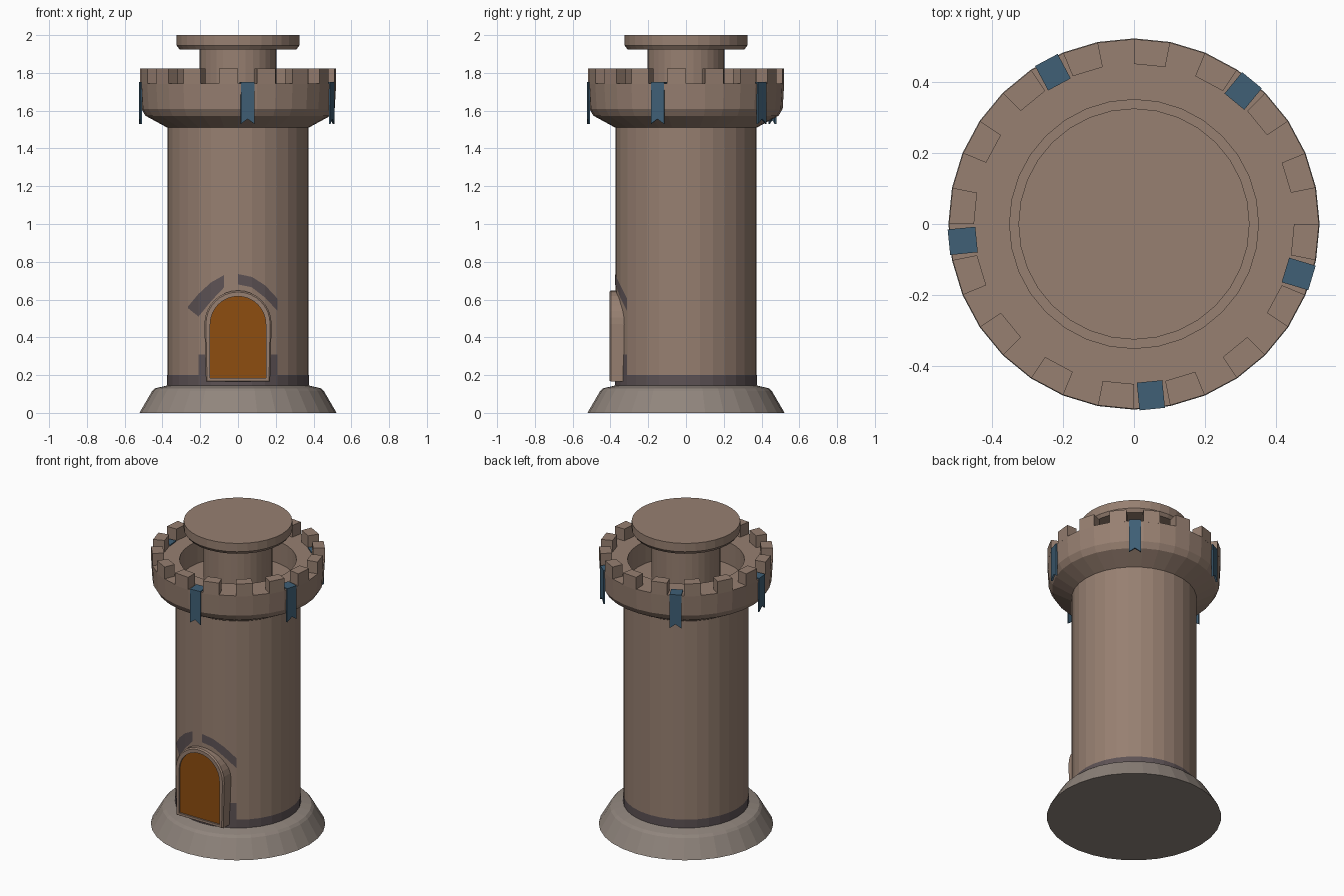
import bpy
import bmesh
from math import sin, cos, pi, radians, sqrt

if "Cube" in bpy.data.objects:
    bpy.data.objects.remove(bpy.data.objects["Cube"])

N = 32            # sides of the tower
R = 0.374         # shaft radius
STEP = 2 * pi / N


def material(name, rgb):
    m = bpy.data.materials.new(name)
    m.diffuse_color = (*rgb, 1)
    m.use_nodes = True
    m.node_tree.nodes["Principled BSDF"].inputs["Base Color"].default_value = m.diffuse_color
    return m


STONE = material("stone", (0.31, 0.215, 0.165))
GREY = material("plinth_stone", (0.28, 0.235, 0.205))
DARK = material("dark_stone", (0.11, 0.085, 0.09))
WOOD = material("wood", (0.27, 0.075, 0.005))
CLOTH = material("cloth", (0.05, 0.115, 0.18))


def make(name, verts, faces, mat, fix=True):
    me = bpy.data.meshes.new(name)
    me.from_pydata(verts, [], faces)
    if fix:
        bm = bmesh.new()
        bm.from_mesh(me)
        bmesh.ops.recalc_face_normals(bm, faces=bm.faces)
        bm.to_mesh(me)
        bm.free()
    me.materials.append(mat)
    ob = bpy.data.objects.new(name, me)
    bpy.context.collection.objects.link(ob)
    return ob


def lathe(name, profile, mat):
    """Revolve (r, z) points; both ends are capped flat."""
    v = [(r * cos(i * STEP), r * sin(i * STEP), z) for r, z in profile for i in range(N)]
    f = [(j * N + i, j * N + (i + 1) % N, (j + 1) * N + (i + 1) % N, (j + 1) * N + i)
         for j in range(len(profile) - 1) for i in range(N)]
    last = (len(profile) - 1) * N
    f += [tuple(range(N))[::-1], tuple(range(last, last + N))]
    return make(name, v, f, mat)


def prism(name, front, back, mat):
    """Closed solid between two matching outlines."""
    n = len(front)
    f = [tuple(range(n)), tuple(range(n, 2 * n))[::-1]]
    f += [(i, (i + 1) % n, n + (i + 1) % n, n + i) for i in range(n)]
    return make(name, front + back, f, mat)


def polar(a, r, t, z):
    """Point at distance r along direction a, shifted t sideways."""
    return (r * cos(a) - t * sin(a), r * sin(a) + t * cos(a), z)


# Plinth, shaft, parapet with sunken walk, and turret with cap
lathe("plinth", [(0.522, 0), (0.455, 0.115), (0.44, 0.13), (0.375, 0.145)], GREY)
lathe("shaft", [(R, 0.14), (R, 1.515)], STONE)
lathe("parapet", [(R, 1.51), (0.49, 1.573), (0.512, 1.61), (0.52, 1.745),
                  (0.35, 1.745), (0.35, 1.6)], STONE)
lathe("turret", [(0.205, 1.6), (0.205, 1.925), (0.31, 1.925),
                 (0.325, 1.945), (0.325, 2.0)], STONE)

# Merlons on every second side of the parapet
for k in range(0, N, 2):
    a0, a1 = -(k + 1) * STEP, -k * STEP
    a0, a1 = a0 + pi / 2, a1 + pi / 2
    loop = [(0.45, a0), (0.52, a0), (0.52, a1), (0.45, a1)]
    prism("merlon", [polar(a, r, 0, 1.823) for r, a in loop],
          [polar(a, r, 0, 1.74) for r, a in loop], STONE)

# Swallow-tailed banners hung over five of the gaps
for k in range(5):
    a = radians(-84.375 + 67.5 * k)
    tail = [(-0.036, 1.752), (-0.036, 1.53), (0, 1.556), (0.036, 1.53), (0.036, 1.752)]
    prism("banner", [polar(a, 0.523, t, z) for t, z in tail],
          [polar(a, 0.513, t, z) for t, z in tail], CLOTH)
    top = [(0.445, -0.036), (0.52, -0.036), (0.52, 0.036), (0.445, 0.036)]
    prism("banner_fold", [polar(a, r, t, 1.752) for r, t in top],
          [polar(a, r, t, 1.742) for r, t in top], CLOTH)


def patch(name, first, spans):
    """Dark stone on the shaft sides; spans give low and high z per corner."""
    v, f = [], []
    for i, (lo, hi) in enumerate(spans):
        a = -pi / 2 + (first + i) * STEP
        v += [polar(a, R + 0.002, 0, lo), polar(a, R + 0.002, 0, hi)]
    for i in range(len(spans) - 1):
        f.append((2 * i, 2 * i + 2, 2 * i + 3, 2 * i + 1))
    return make(name, v, f, DARK, fix=False)


# Dark stone band and door surround
patch("foot_band", 0, [(0.145, 0.2)] * (N + 1))
for s in (2, -3):
    patch("jamb_stones", s, [(0.2, 0.31)] * 2)
patch("arch_stones_right", 0, [(0.68, 0.735), (0.665, 0.72), (0.61, 0.675), (0.54, 0.605)])
patch("arch_stones_left", -4, [(0.555, 0.562), (0.51, 0.63), (0.59, 0.69), (0.665, 0.73)])


def arch(w, zb, y, zc=0.47, wb=None):
    """Round-topped outline facing the front."""
    wb = wb or w
    arc = [(w * cos(pi * i / 16), y, zc + w * sin(pi * i / 16)) for i in range(17)]
    return [(-wb, y, zb), (wb, y, zb)] + arc


# Door frame: outer and inner arches bridged into a ring with a chamfered front
loops = [arch(0.178, 0.165, -0.30, wb=0.17), arch(0.178, 0.165, -0.397, wb=0.17),
         arch(0.17, 0.17, -0.405, wb=0.164), arch(0.147, 0.185, -0.405),
         arch(0.147, 0.185, -0.30)]
n = len(loops[0])
make("door_frame", [p for l in loops for p in l],
     [(j * n + i, j * n + (i + 1) % n, (j + 1) % 5 * n + (i + 1) % n, (j + 1) % 5 * n + i)
      for j in range(5) for i in range(n)], STONE)

# Door, two leaves meeting in the middle
for s, side in ((1, "right"), (-1, "left")):
    half = [(0, 0.185), (0.147, 0.185)] + [
        (0.147 * cos(pi * i / 16), 0.47 + 0.147 * sin(pi * i / 16)) for i in range(9)]
    prism("door_leaf_" + side, [(s * x, -0.395, z) for x, z in half],
          [(s * x, -0.31, z) for x, z in half], WOOD)
